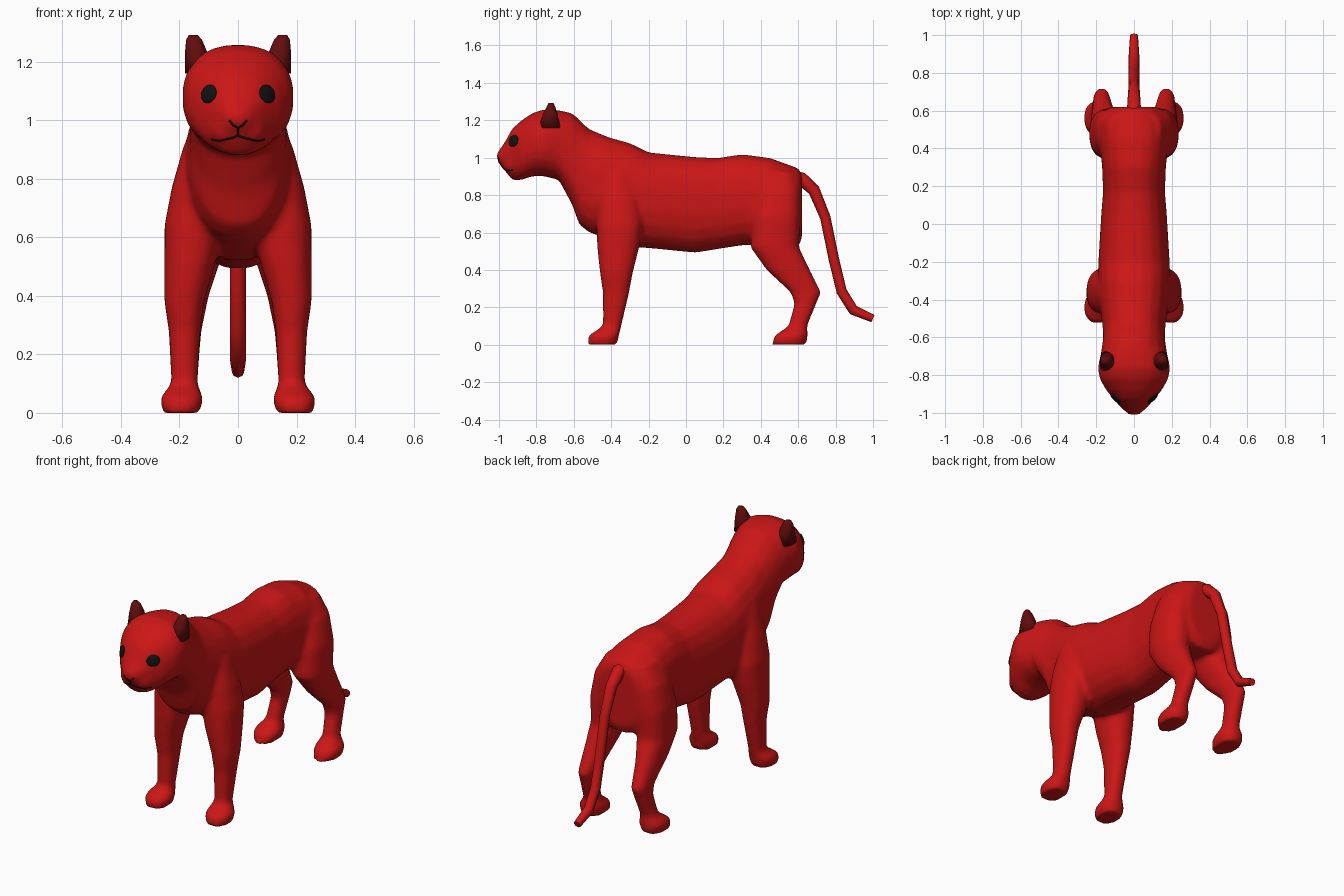
import bpy, bmesh
from math import sin, cos, pi, copysign
from mathutils import Vector
from mathutils.bvhtree import BVHTree

if "Cube" in bpy.data.objects:
    bpy.data.objects.remove(bpy.data.objects["Cube"])


def material(name, rgb):
    m = bpy.data.materials.new(name)
    m.diffuse_color = (*rgb, 1)
    m.use_nodes = True
    m.node_tree.nodes["Principled BSDF"].inputs["Base Color"].default_value = m.diffuse_color
    return m


RED = material("red_fur", (0.6, 0.008, 0.008))
DARK = material("dark_red_fur", (0.12, 0.004, 0.004))
BLACK = material("black", (0.006, 0.006, 0.006))


def sq(v, n):
    return copysign(abs(v) ** (2 / n), v)


def loft(bm, rings, axis, side=1, n=2.3, seg=20):
    """Skin rounded sections; each ring is (position, a_min, a_max, b_min, b_max)."""
    loops = []
    for p, a0, a1, b0, b1 in rings:
        loop = []
        for i in range(seg):
            t = 2 * pi * (i + 0.5) / seg
            a = (a0 + a1) / 2 + (a1 - a0) / 2 * sq(cos(t), n)
            b = (b0 + b1) / 2 + (b1 - b0) / 2 * sq(sin(t), n)
            loop.append(bm.verts.new((a * side, p, b) if axis == 'Y' else (a * side, b, p)))
        loops.append(loop)
    faces = [bm.faces.new(loops[0]), bm.faces.new(loops[-1])]
    for u, v in zip(loops, loops[1:]):
        for i in range(seg):
            j = (i + 1) % seg
            faces.append(bm.faces.new((u[i], u[j], v[j], v[i])))
    bmesh.ops.recalc_face_normals(bm, faces=faces)


def finish(bm, name, mat):
    me = bpy.data.meshes.new(name)
    for f in bm.faces:
        f.smooth = True
    bm.to_mesh(me)
    bm.free()
    me.materials.append(mat)
    ob = bpy.data.objects.new(name, me)
    bpy.context.collection.objects.link(ob)
    return ob


def tube(name, points, radius, mat, radii=None):
    cu = bpy.data.curves.new(name, 'CURVE')
    cu.dimensions = '3D'
    cu.bevel_depth = radius
    cu.bevel_resolution = 2
    cu.use_fill_caps = True
    sp = cu.splines.new('POLY')
    sp.points.add(len(points) - 1)
    for i, p in enumerate(points):
        sp.points[i].co = (*p, 1)
        sp.points[i].radius = radii[i] if radii else 1
    cu.materials.append(mat)
    ob = bpy.data.objects.new(name, cu)
    bpy.context.collection.objects.link(ob)
    return ob


# torso, neck and head: y, half width, bottom z, top z
trunk = [(0.62, .12, .57, .91), (0.60, .16, .52, .945), (0.45, .185, .53, 1.0),
         (0.30, .17, .53, 1.02), (0.17, .165, .51, 1.0), (0.05, .175, .49, 1.005),
         (-0.20, .19, .515, 1.03), (-0.30, .19, .52, 1.08), (-0.41, .185, .56, 1.11),
         (-0.52, .17, .60, 1.155), (-0.57, .165, .64, 1.205), (-0.61, .165, .75, 1.24),
         (-0.68, .175, .88, 1.255), (-0.76, .193, .90, 1.26), (-0.82, .182, .90, 1.24),
         (-0.88, .148, .88, 1.20), (-0.93, .105, .88, 1.155), (-0.965, .075, .925, 1.09),
         (-0.995, .045, .97, 1.045), (-1.01, .022, .985, 1.03)]

# legs: z, inner x, outer x, front y, back y
front_leg = [(0, .13, .257, -.53, -.368), (.05, .118, .268, -.52, -.358), (.10, .138, .228, -.445, -.345),
             (.28, .128, .237, -.445, -.303), (.38, .115, .252, -.46, -.285), (.52, .075, .252, -.475, -.25),
             (.64, .05, .252, -.48, -.23), (.77, .03, .227, -.48, -.24), (.92, .02, .185, -.45, -.28)]
hind_leg = [(0, .13, .257, .457, .643), (.05, .118, .268, .475, .652), (.10, .138, .228, .548, .648),
            (.22, .13, .217, .58, .697), (.28, .125, .217, .558, .723), (.40, .10, .227, .43, .663),
            (.52, .06, .237, .345, .605), (.68, .04, .237, .35, .612), (.82, .03, .205, .38, .61),
            (.93, .02, .14, .42, .58)]

bm = bmesh.new()
loft(bm, [(y, -w, w, b, t) for y, w, b, t in trunk], 'Y')
for s in (1, -1):
    loft(bm, front_leg, 'Z', s)
    loft(bm, hind_leg, 'Z', s)
    # muzzle pads
    pad = bmesh.ops.create_uvsphere(bm, u_segments=16, v_segments=10, radius=0.055)['verts']
    for v in pad:
        v.co += Vector((s * 0.042, -0.925, 0.968))
body = finish(bm, "body", RED)

# blend the parts into one skin
rm = body.modifiers.new("blend", 'REMESH')
rm.mode = 'VOXEL'
rm.voxel_size = 0.014
rm.use_smooth_shade = True
sm = body.modifiers.new("soften", 'SMOOTH')
sm.factor = 0.5
sm.iterations = 6

# ears
for s, label in ((1, "left"), (-1, "right")):
    bm = bmesh.new()
    loft(bm, [(1.16, .095, .182, -.79, -.67), (1.235, .105, .182, -.765, -.685),
              (1.275, .122, .178, -.745, -.70), (1.292, .138, .168, -.735, -.708)], 'Z', s, seg=12)
    finish(bm, label + "_ear", DARK)

# find the face surface for the eyes and mouth
dg = bpy.context.evaluated_depsgraph_get()
tree = BVHTree.FromObject(body, dg)


def on_face(x, z):
    hit, normal, _, _ = tree.ray_cast(Vector((x, -2, z)), Vector((0, 1, 0)))
    return hit, normal


# eyes
for s, label in ((1, "left"), (-1, "right")):
    hit, normal = on_face(s * 0.10, 1.09)
    bm = bmesh.new()
    bmesh.ops.create_uvsphere(bm, u_segments=20, v_segments=10, radius=0.036)
    eye = finish(bm, label + "_eye", BLACK)
    eye.scale = (1, 0.9, 0.3)
    eye.location = hit
    eye.rotation_euler = normal.to_track_quat('Z', 'Y').to_euler()

# nose and mouth lines
lines = {"nose_line": [(-.03, 1.0), (-.015, .983), (0, .975), (.015, .983), (.03, 1.0)],
         "lip_split": [(0, .975), (0, .962), (0, .948)],
         "mouth_line": [(-.09, .935), (-.065, .93), (-.04, .936), (-.02, .94), (0, .948),
                        (.02, .94), (.04, .936), (.065, .93), (.09, .935)]}
for name, pts in lines.items():
    tube(name, [on_face(x, z)[0] for x, z in pts], 0.004, BLACK)

# tail
path = [(.56, .90), (.62, .885), (.685, .825), (.745, .68), (.79, .46), (.832, .285), (.895, .185), (1.0, .14)]
tube("tail", [(0, y, z) for y, z in path], 0.028, RED, [1.3, 1.3, 1.15, 1, 1, 1, 1, .75])
